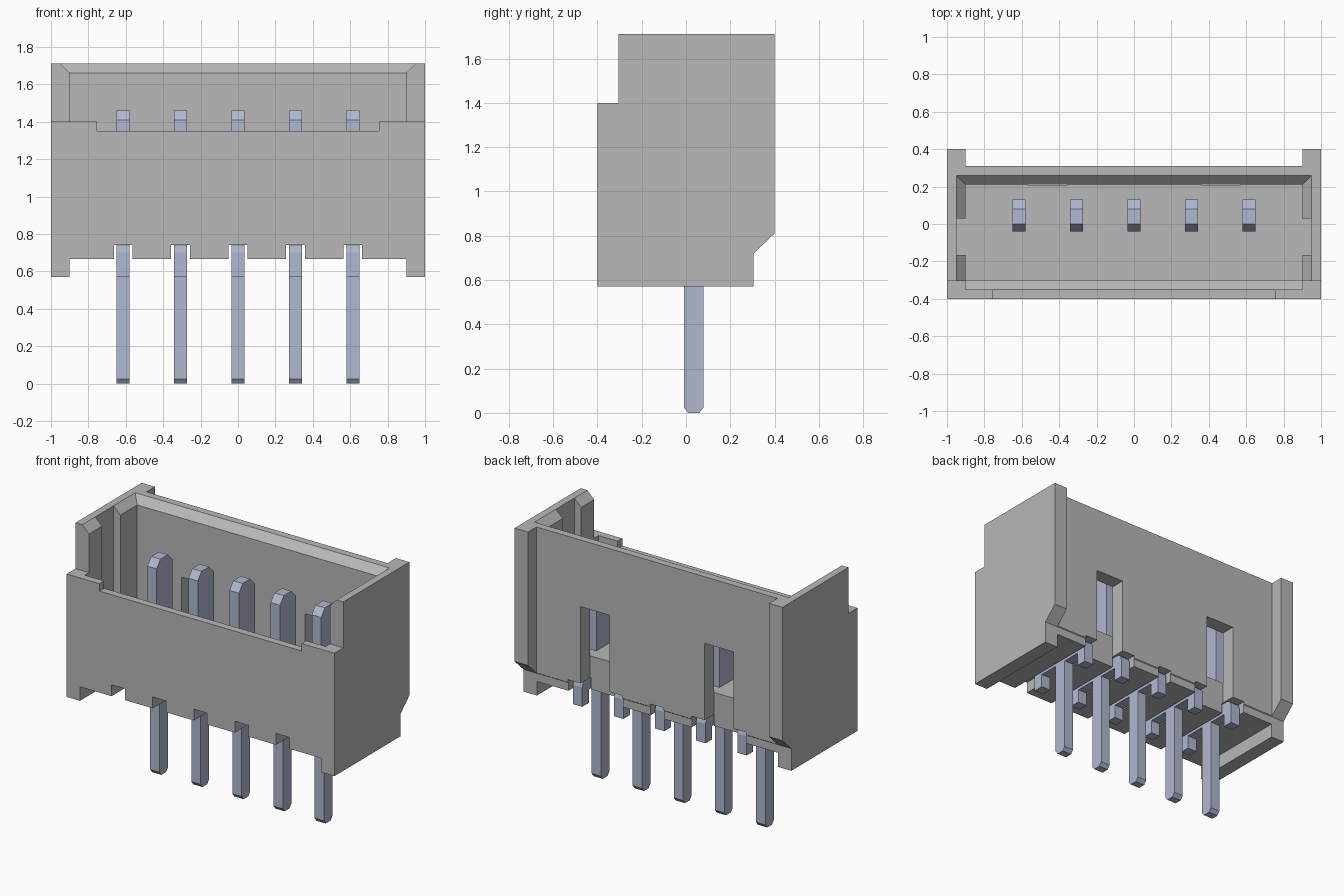
import bpy, bmesh, math
from mathutils import Vector

cube = bpy.data.objects.get("Cube")
if cube:
    bpy.data.objects.remove(cube, do_unlink=True)


def material(name, rgb):
    m = bpy.data.materials.new(name)
    m.use_nodes = True
    m.diffuse_color = (*rgb, 1)
    bsdf = next(n for n in m.node_tree.nodes if n.type == 'BSDF_PRINCIPLED')
    bsdf.inputs["Base Color"].default_value = (*rgb, 1)
    return m


GREY = material("housing grey", (0.48, 0.48, 0.48))
METAL = material("pin blue grey", (0.44, 0.48, 0.63))


def finish(name, bm, mat):
    bmesh.ops.recalc_face_normals(bm, faces=bm.faces[:])
    me = bpy.data.meshes.new(name)
    bm.to_mesh(me)
    bm.free()
    me.materials.append(mat)
    ob = bpy.data.objects.new(name, me)
    bpy.context.scene.collection.objects.link(ob)
    return ob


def prism(name, profile, x0, x1, mat=GREY):
    """Extrude a (y, z) profile along x."""
    bm = bmesh.new()
    face = bm.faces.new([bm.verts.new((x0, y, z)) for y, z in profile])
    ext = bmesh.ops.extrude_face_region(bm, geom=[face])
    moved = [v for v in ext["geom"] if isinstance(v, bmesh.types.BMVert)]
    bmesh.ops.translate(bm, verts=moved, vec=(x1 - x0, 0, 0))
    return finish(name, bm, mat)


def box(name, x0, x1, y0, y1, z0, z1):
    return prism(name, [(y0, z0), (y1, z0), (y1, z1), (y0, z1)], x0, x1)


def frustum(name, low, high):
    """Block between two rectangles given as (half_x, y0, y1, z)."""
    bm = bmesh.new()
    rings = [[bm.verts.new(p) for p in ((-hx, y0, z), (hx, y0, z), (hx, y1, z), (-hx, y1, z))]
             for hx, y0, y1, z in (low, high)]
    for r in rings:
        bm.faces.new(r)
    for i in range(4):
        j = (i + 1) % 4
        bm.faces.new((rings[0][i], rings[0][j], rings[1][j], rings[1][i]))
    return finish(name, bm, GREY)


PITCH = 0.307
FLOOR = 0.89

# Housing block with the stepped side outline
housing = prism("housing", [(-0.4, 0.57), (0.305, 0.57), (0.305, 0.72), (0.4, 0.81),
                            (0.4, 1.71), (-0.305, 1.71), (-0.305, 1.4), (-0.4, 1.4)], -1, 1)

# Volumes removed from the block
cutters = [
    box("cut_back", -0.9, 0.9, 0.31, 1, 0.3, 2),
    box("cut_underside", -0.9, 0.9, -1, 1, 0.3, 0.665),
    box("cut_cavity", -0.9, 0.9, -0.3, 0.21, FLOOR, 2),
    box("cut_front_opening", -0.9, 0.9, -1, -0.2, 1.4, 2),
    box("cut_front_dip", -0.755, 0.755, -1, 0, 1.35, 2),
    box("cut_side_grooves", -0.95, 0.95, -0.165, 0.03, FLOOR, 2),
    frustum("cut_rim_chamfer", (0.89, -1, 0.2, 1.65), (0.99, -1, 0.3, 1.75)),
    prism("cut_front_chamfer", [(-0.28, 1.28), (-0.35, 1.35), (-0.35, 1.6), (-0.28, 1.6)], -0.9, 0.9),
]
for s in (-1, 1):
    a, b = sorted((s * 0.355, s * 0.57))
    cutters.append(box("cut_window", a, b, 0.209, 1, 0.3, 1.26))
for i in range(-2, 3):
    x = i * PITCH
    cutters.append(box("cut_channel", x - 0.05, x + 0.05, -1, 1, 0.3, 0.742))

for c in cutters:
    c.hide_render = True
    mod = housing.modifiers.new(c.name, 'BOOLEAN')
    mod.operation = 'DIFFERENCE'
    mod.solver = 'EXACT'
    mod.object = c

# Bake the cuts and discard the cutters
bpy.context.view_layer.update()
deps = bpy.context.evaluated_depsgraph_get()
baked = bpy.data.meshes.new_from_object(housing.evaluated_get(deps))
housing.modifiers.clear()
housing.data = baked
for c in cutters:
    bpy.data.objects.remove(c, do_unlink=True)


def bend(cy, cz, r, start):
    """Quarter-round corner, running clockwise from the start angle."""
    return [(cy + r * math.cos(math.radians(start + t)), cz + r * math.sin(math.radians(start + t)))
            for t in (0, 30, 60, 90)]


# Pins: leg, cross bar with two turned-down feet, and tapered blade
pin_profile = ([(0.01, 0), (0.06, 0), (0.08, 0.025), (0.08, 0.66), (0.21, 0.66), (0.21, 0.57), (0.28, 0.57)]
               + bend(0.24, 0.70, 0.04, 0)
               + [(0.13, 0.74), (0.13, 1.41), (0.08, 1.46), (0, 1.46), (-0.04, 1.41), (-0.04, 0.74)]
               + bend(-0.18, 0.70, 0.04, 90)
               + [(-0.22, 0.57), (-0.15, 0.57), (-0.15, 0.66), (-0.01, 0.66), (-0.01, 0.025)])
for i in range(5):
    x = (i - 2) * PITCH
    prism(f"pin_{i + 1}", pin_profile, x - 0.035, x + 0.035, METAL)
